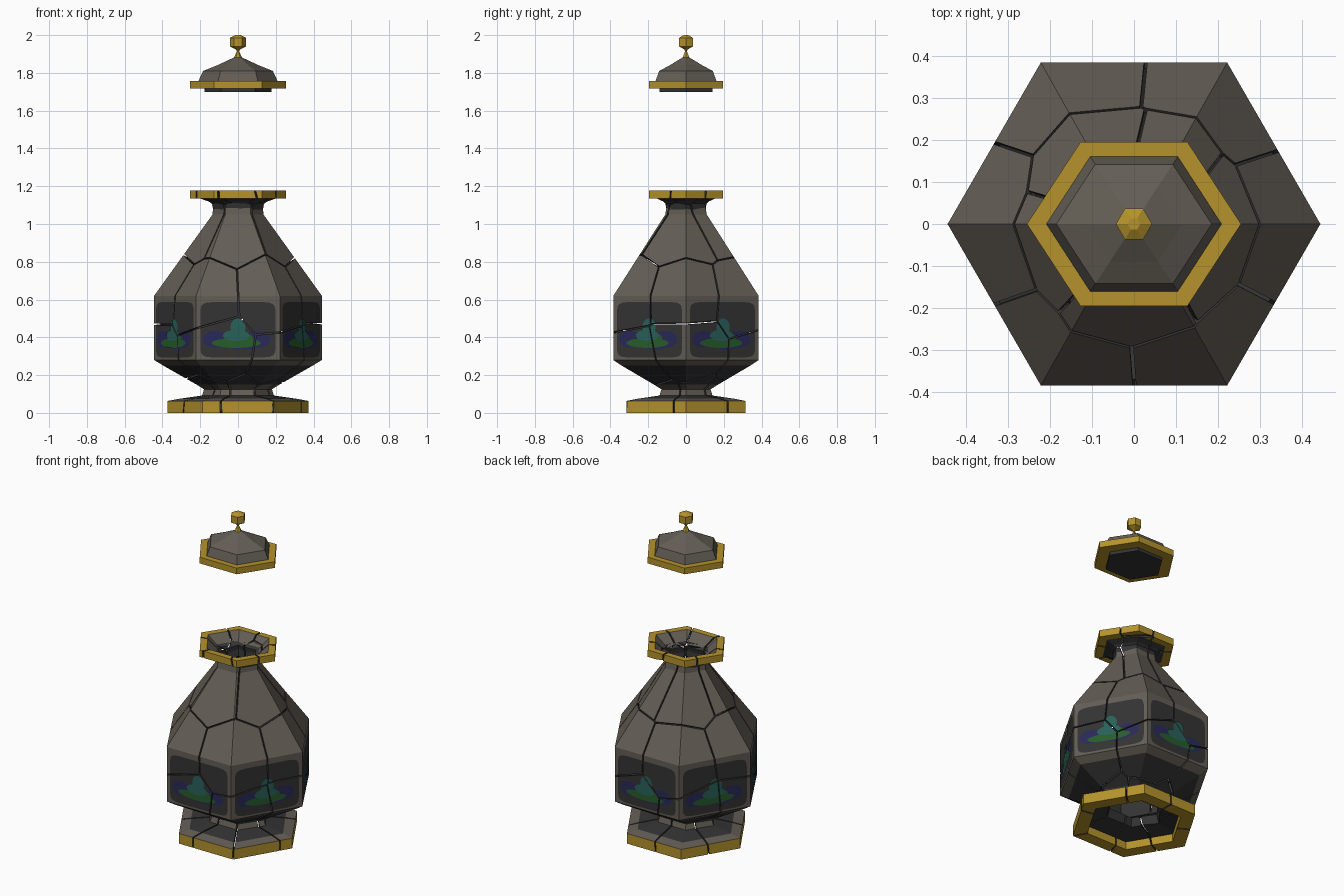
import bpy, bmesh, math, random
from mathutils import Vector

if "Cube" in bpy.data.objects:
    bpy.data.objects.remove(bpy.data.objects["Cube"])

random.seed(4)

# ---- materials
COLOURS = {
    "stone": (0.125, 0.11, 0.09), "gold": (0.46, 0.29, 0.025),
    "navy": (0.022, 0.022, 0.10), "leaf_green": (0.02, 0.11, 0.025),
    "teal": (0.022, 0.12, 0.105), "dark_stone": (0.034, 0.034, 0.034),
}
MATS = []
for name, c in COLOURS.items():
    m = bpy.data.materials.new(name)
    m.diffuse_color = (*c, 1)
    m.use_nodes = True
    m.node_tree.nodes["Principled BSDF"].inputs["Base Color"].default_value = m.diffuse_color
    MATS.append(m)
STONE, GOLD, NAVY, GREEN, TEAL, DARK = range(6)


def finish(name, bm):
    me = bpy.data.meshes.new(name)
    bm.to_mesh(me)
    bm.free()
    for m in MATS:
        me.materials.append(m)
    ob = bpy.data.objects.new(name, me)
    bpy.context.collection.objects.link(ob)
    return ob


def hex_loft(profile, caps=False):
    """Rows of (x radius, y half depth, z, colour of the band leading to the next row)."""
    bm = bmesh.new()
    rings = []
    for rx, ay, z, _ in profile:
        h = rx / 2
        pts = [(rx, 0), (h, ay), (-h, ay), (-rx, 0), (-h, -ay), (h, -ay)]
        rings.append([bm.verts.new((x, y, z)) for x, y in pts])
    for a, b, row in zip(rings, rings[1:], profile):
        for i in range(6):
            j = (i + 1) % 6
            bm.faces.new((a[i], a[j], b[j], b[i])).material_index = row[3]
    if caps:
        bm.faces.new(rings[0][::-1]).material_index = profile[0][3]
        bm.faces.new(rings[-1]).material_index = profile[-1][3]
    return bm


# ---- crack pattern: cell centres in staggered rows around the vase
SEEDS = []
for z, r, n, start in ((0.0, 0.31, 7, 20), (0.27, 0.40, 6, 5), (0.63, 0.42, 6, -4),
                       (1.02, 0.17, 5, 54), (1.21, 0.21, 7, 10)):
    for i in range(n):
        a = math.radians(start + 360 * i / n + random.uniform(-9, 9))
        SEEDS.append(Vector((r * math.cos(a), r * math.sin(a), z + random.uniform(-.04, .04))))


def fracture(bm, gap=0.008):
    """Split a skin into separate shards with a narrow gap between them."""
    out = bmesh.new()
    for s in SEEDS:
        c = bm.copy()
        for o in SEEDS:
            if o is s or not c.faces:
                continue
            n = (o - s).normalized()
            bmesh.ops.bisect_plane(c, geom=c.verts[:] + c.edges[:] + c.faces[:],
                                   plane_co=(s + o) / 2 - n * gap / 2,
                                   plane_no=n, clear_outer=True)
        tmp = bpy.data.meshes.new("tmp")
        c.to_mesh(tmp)
        c.free()
        out.from_mesh(tmp)
        bpy.data.meshes.remove(tmp)
    bm.free()
    return out


# ---- cracked vase shell, from inside the foot up and over into the mouth
shell = [
    (.285, .24, .05, GOLD), (.285, .24, 0, GOLD), (.374, .315, 0, GOLD),
    (.374, .315, .063, STONE), (.31, .255, .075, DARK), (.19, .14, .092, STONE),
    (.18, .13, .125, STONE), (.22, .17, .15, DARK), (.395, .34, .25, STONE),
    (.444, .3845, .28, STONE), (.444, .3845, .62, STONE), (.135, .11, 1.05, STONE),
    (.13, .10, 1.11, DARK), (.20, .155, 1.135, GOLD), (.255, .195, 1.135, GOLD),
    (.255, .195, 1.178, GOLD), (.208, .158, 1.178, STONE), (.125, .095, 1.115, DARK),
    (.11, .085, 1.05, DARK),
]
vase = finish("vase_shell", fracture(hex_loft(shell)))
sol = vase.modifiers.new("thickness", "SOLIDIFY")
sol.thickness = 0.015
sol.offset = -1
sol.material_offset = DARK          # dark inside
sol.material_offset_rim = DARK      # dark crack edges


# ---- painted panels on the six upright sides
def blob(bm, side, u0, z0, ru, rz, off, mat, power=1.0, n=20):
    a = math.radians(30 + 60 * side)
    nrm = Vector((math.cos(a), math.sin(a), 0))
    tan = Vector((-math.sin(a), math.cos(a), 0))
    pts = []
    for i in range(n):
        t = 2 * math.pi * (i + .5) / n
        c, s = math.cos(t), math.sin(t)
        u = u0 + ru * math.copysign(abs(c) ** power, c)
        z = z0 + rz * math.copysign(abs(s) ** power, s)
        p = nrm * (.3845 + off) + tan * u
        pts.append(bm.verts.new((p.x, p.y, z)))
    bm.faces.new(pts).material_index = mat


panels, flowers = bmesh.new(), bmesh.new()
for k in range(6):
    blob(panels, k, 0, .44, .2, .147, .002, DARK, .22)
    blob(flowers, k, -.12, .39, .065, .045, .004, NAVY)
    blob(flowers, k, .10, .39, .07, .045, .004, NAVY)
    blob(flowers, k, .03, .36, .08, .025, .004, NAVY)
    blob(flowers, k, -.01, .37, .13, .026, .006, GREEN)
    blob(flowers, k, .02, .395, .06, .03, .006, GREEN)
    blob(flowers, k, 0, .455, .04, .045, .008, TEAL)
    blob(flowers, k, -.01, .41, .07, .03, .008, TEAL)
finish("dark_panels", fracture(panels))
finish("painted_flowers", fracture(flowers))

# ---- floating lid
finish("lid_plug", hex_loft([(.178, .14, 1.698, DARK), (.178, .14, 1.73, DARK)], True))
finish("lid_rim", hex_loft([(.255, .195, 1.718, GOLD), (.255, .195, 1.757, GOLD)], True))
finish("lid_dome", hex_loft([
    (.21, .162, 1.75, STONE), (.208, .16, 1.76, STONE), (.185, .142, 1.81, STONE),
    (.115, .09, 1.838, STONE), (.02, .017, 1.882, STONE)], True))
finish("lid_knob", hex_loft([
    (.022, .019, 1.878, GOLD), (.006, .005, 1.915, GOLD), (.012, .01, 1.925, GOLD),
    (.043, .037, 1.94, GOLD), (.043, .037, 1.985, GOLD), (.015, .013, 2.0, GOLD)], True))
